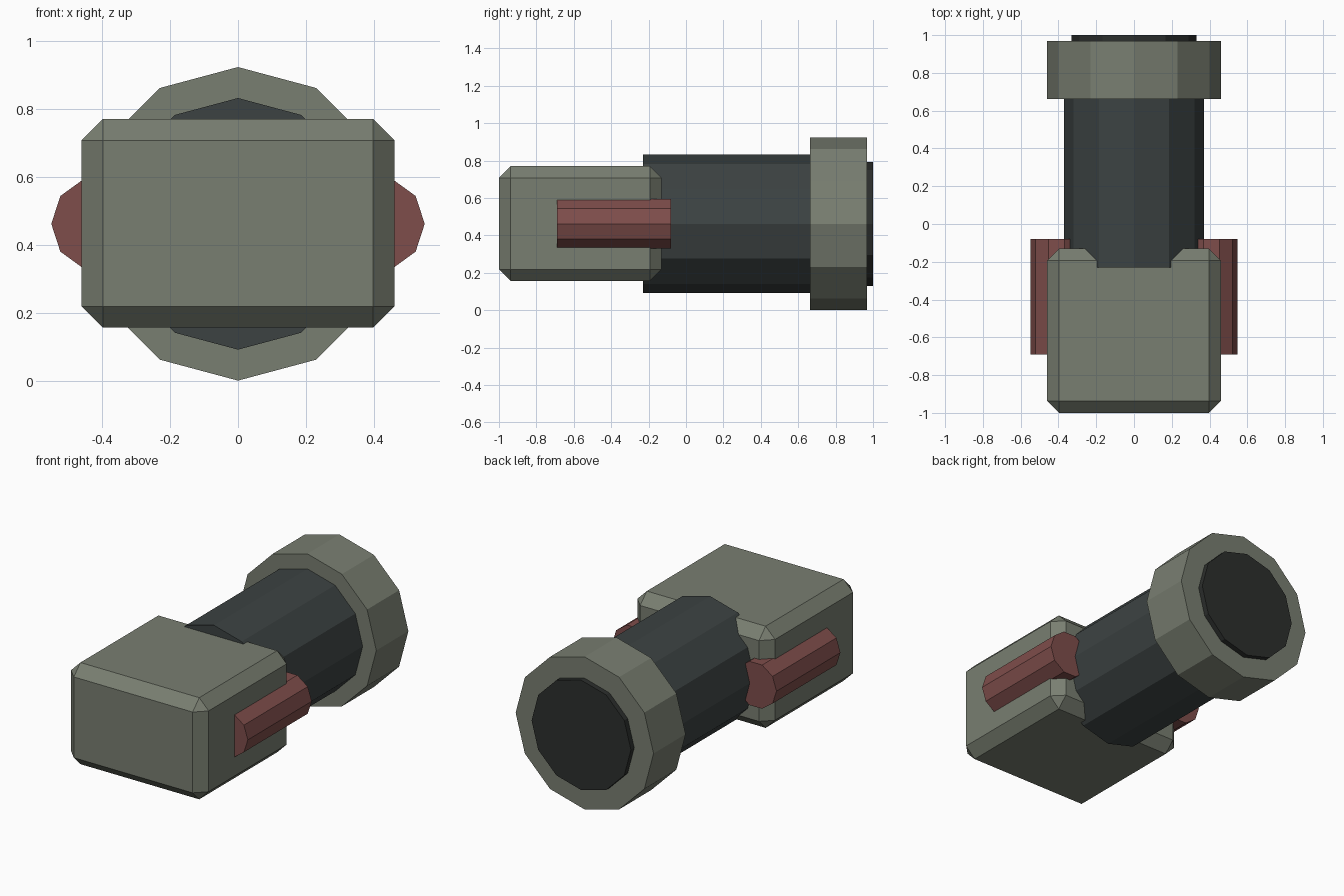
import bpy, bmesh
from math import sin, cos, tau

if "Cube" in bpy.data.objects:
    bpy.data.objects.remove(bpy.data.objects["Cube"])

AXIS_Z = 0.461


def material(name, rgb):
    m = bpy.data.materials.new(name)
    m.diffuse_color = (*rgb, 1)
    m.use_nodes = True
    m.node_tree.nodes["Principled BSDF"].inputs["Base Color"].default_value = m.diffuse_color
    return m


olive = material("olive", (0.19, 0.21, 0.165))
dark = material("dark_metal", (0.045, 0.055, 0.055))
black = material("dark_glass", (0.025, 0.028, 0.026))
red = material("red", (0.21, 0.075, 0.07))


def finish(name, bm, mat):
    bmesh.ops.recalc_face_normals(bm, faces=bm.faces)
    mesh = bpy.data.meshes.new(name)
    bm.to_mesh(mesh)
    bm.free()
    mesh.materials.append(mat)
    ob = bpy.data.objects.new(name, mesh)
    bpy.context.collection.objects.link(ob)
    return ob


def prism(name, sides, radius, y0, y1, mat, x=0):
    """Closed prism along y, with a corner pointing to +x."""
    bm = bmesh.new()
    rings = [[bm.verts.new((x + radius * cos(tau * i / sides), y,
                            AXIS_Z + radius * sin(tau * i / sides)))
              for i in range(sides)] for y in (y0, y1)]
    for ring in rings:
        bm.faces.new(ring)
    for i in range(sides):
        j = (i + 1) % sides
        bm.faces.new((rings[0][i], rings[0][j], rings[1][j], rings[1][i]))
    return finish(name, bm, mat)


# Chamfered housing block
bm = bmesh.new()
bmesh.ops.create_cube(bm, size=1)
for v in bm.verts:
    v.co = (v.co.x * 0.92, v.co.y * 0.87 - 0.565, v.co.z * 0.614 + 0.4625)
housing = finish("housing", bm, olive)
bevel = housing.modifiers.new("chamfer", 'BEVEL')
bevel.width = 0.063
bevel.segments = 1

# Barrel, front collar and end disc
prism("barrel", 12, 0.37, -0.23, 0.80, dark)
prism("collar", 12, 0.461, 0.662, 0.968, olive)
prism("end_disc", 12, 0.332, 0.75, 1.0, black)

# Side rods
for side, s in (("right", 1), ("left", -1)):
    prism(side + "_rod", 10, 0.139, -0.69, -0.08, red, x=s * 0.41)
